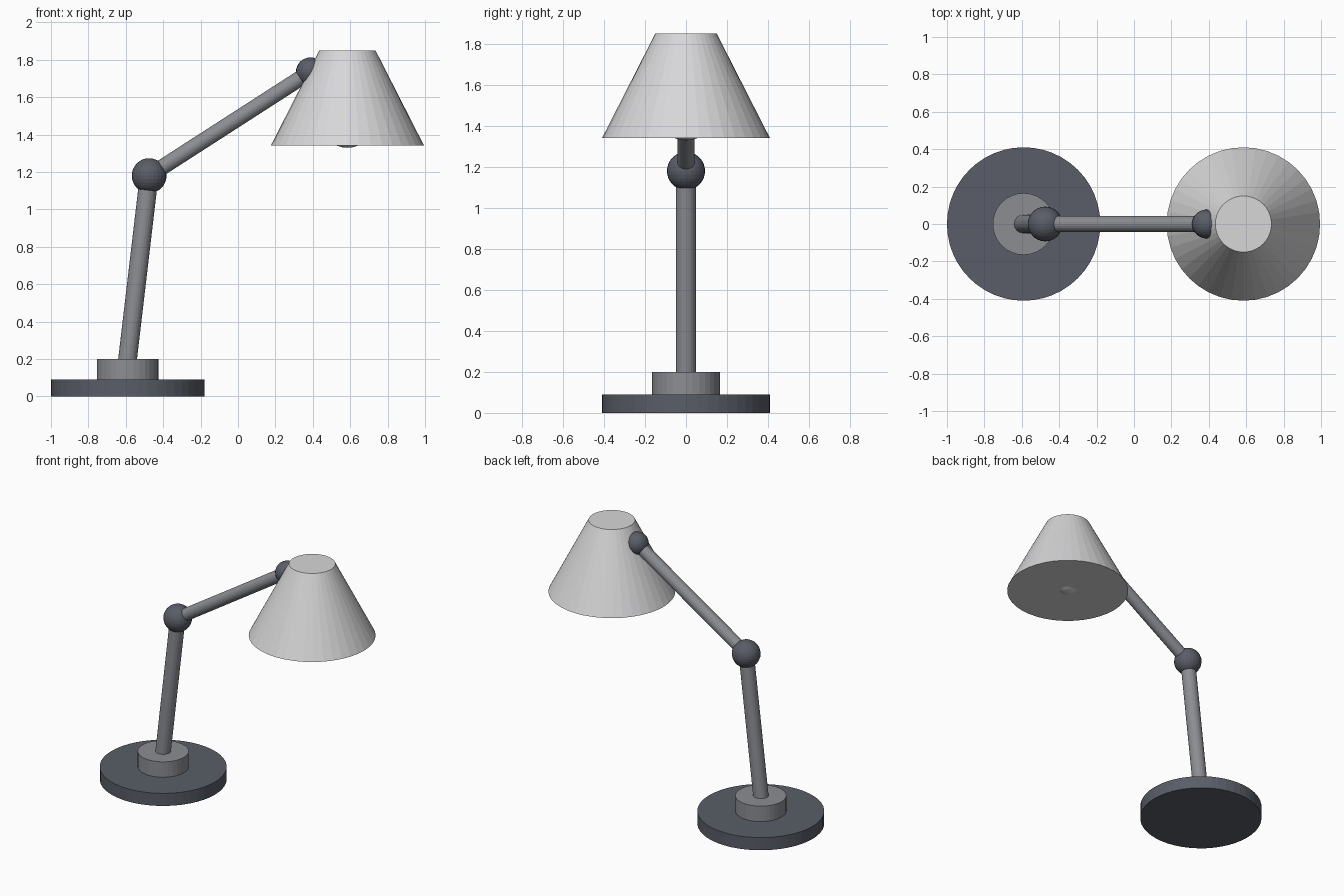
import bpy
from mathutils import Vector

cube = bpy.data.objects.get("Cube")
if cube:
    bpy.data.objects.remove(cube)


def material(name, colour):
    m = bpy.data.materials.new(name)
    m.use_nodes = True
    m.diffuse_color = (*colour, 1)
    m.node_tree.nodes["Principled BSDF"].inputs["Base Color"].default_value = (*colour, 1)
    return m


dark = material("dark slate", (0.10, 0.11, 0.135))
steel = material("steel grey", (0.26, 0.27, 0.29))
white = material("lamp white", (0.68, 0.68, 0.69))


def finish(name, mat):
    ob = bpy.context.object
    ob.name = name
    ob.data.materials.append(mat)
    return ob


def rod(name, start, end, r1, r2, sides, mat):
    """Capped cylinder or cone between two points."""
    start, end = Vector(start), Vector(end)
    axis = end - start
    bpy.ops.mesh.primitive_cone_add(
        vertices=sides, radius1=r1, radius2=r2, depth=axis.length,
        location=(start + end) / 2,
        rotation=axis.to_track_quat("Z", "Y").to_euler())
    return finish(name, mat)


def ball(name, centre, radius, mat):
    bpy.ops.mesh.primitive_uv_sphere_add(segments=24, ring_count=16, radius=radius, location=centre)
    return finish(name, mat)


base_x, shade_x = -0.59, 0.585
elbow = (-0.475, 0, 1.18)
wrist = (0.387, 0, 1.735)

# Weighted foot and hub
rod("base", (base_x, 0, 0), (base_x, 0, 0.09), 0.41, 0.41, 48, dark)
rod("hub", (base_x, 0, 0.09), (base_x, 0, 0.2), 0.165, 0.165, 32, steel)

# Jointed arm
rod("lower_arm", (base_x - 0.005, 0, 0.16), elbow, 0.05, 0.05, 24, steel)
ball("elbow_joint", elbow, 0.093, dark)
rod("upper_arm", elbow, wrist, 0.042, 0.042, 24, steel)
ball("shade_joint", wrist, 0.077, dark)

# Closed shade with the bulb tip showing beneath
rod("shade", (shade_x, 0, 1.34), (shade_x, 0, 1.85), 0.41, 0.15, 40, white)
ball("bulb", (shade_x, 0, 1.472), 0.143, white)
